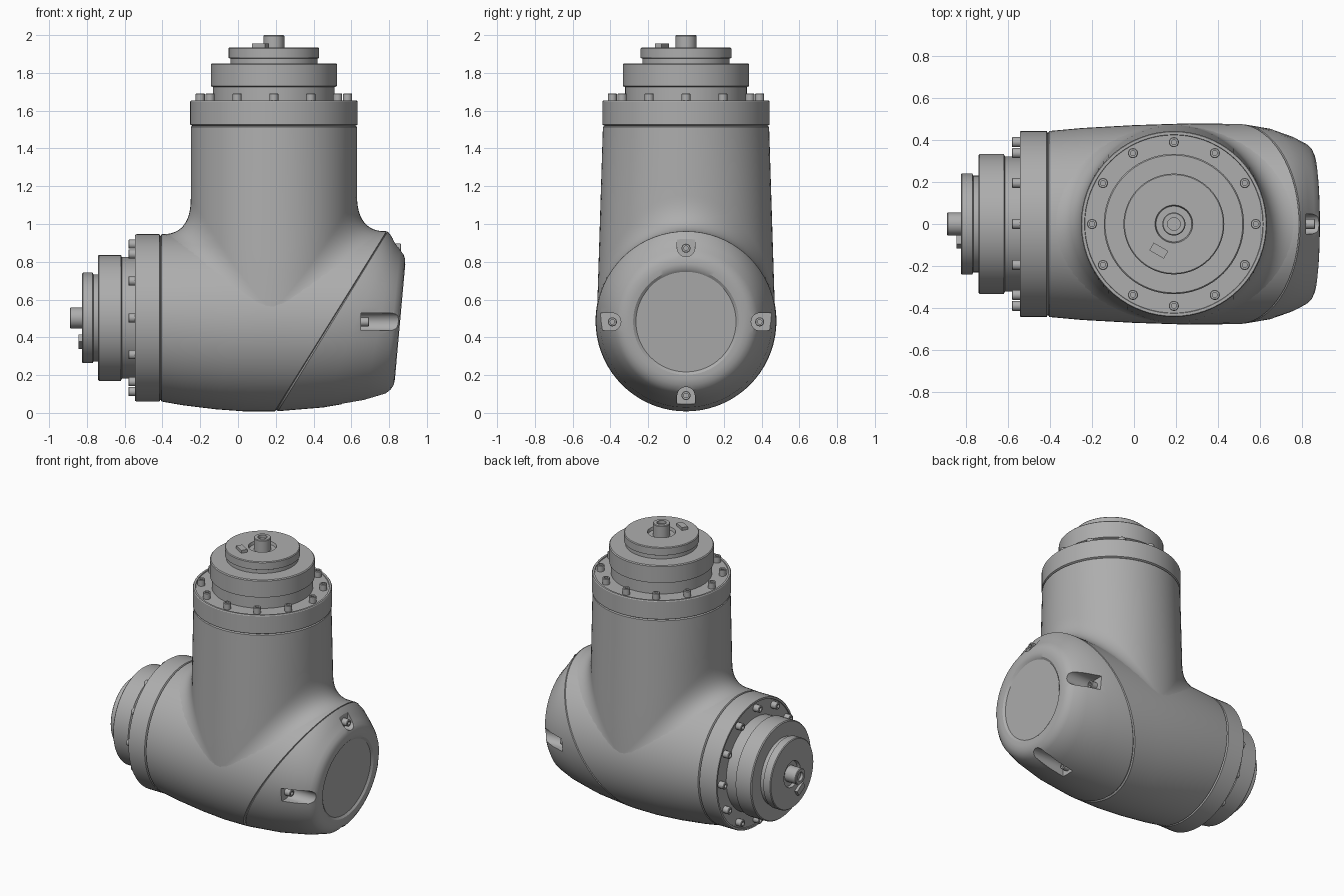
import bpy, bmesh
from math import sin, cos, pi, radians
from mathutils import Matrix, Vector
from mathutils.bvhtree import BVHTree

cube = bpy.data.objects.get("Cube")
if cube:
    bpy.data.objects.remove(cube)

grey = bpy.data.materials.new("satin_grey")
grey.use_nodes = True
COLOR = (0.42, 0.42, 0.42, 1)
grey.diffuse_color = COLOR
grey.node_tree.nodes["Principled BSDF"].inputs["Base Color"].default_value = COLOR

SEG = 72


def loft(rings):
    """Skin closed rings of points; rings collapsed to a point become poles."""
    bm = bmesh.new()
    rows = [[bm.verts.new(p) for p in ring] for ring in rings]
    n = len(rows[0])
    for a, b in zip(rows, rows[1:]):
        for i in range(n):
            j = (i + 1) % n
            bm.faces.new((a[i], a[j], b[j], b[i]))
    bmesh.ops.remove_doubles(bm, verts=bm.verts, dist=1e-5)
    bmesh.ops.recalc_face_normals(bm, faces=bm.faces)
    return bm


def finish(bm, name, matrix=Matrix(), angle=30):
    bm.transform(matrix)
    bmesh.ops.recalc_face_normals(bm, faces=bm.faces)
    mesh = bpy.data.meshes.new(name)
    bm.to_mesh(mesh)
    bm.free()
    mesh.materials.append(grey)
    ob = bpy.data.objects.new(name, mesh)
    bpy.context.collection.objects.link(ob)
    smooth(ob, angle)
    return ob


def smooth(ob, angle):
    bpy.ops.object.select_all(action='DESELECT')
    ob.select_set(True)
    bpy.context.view_layer.objects.active = ob
    bpy.ops.object.shade_smooth_by_angle(angle=radians(angle))


def lathe(profile, name, matrix, seg=SEG):
    rings = [[(r * cos(2 * pi * i / seg), r * sin(2 * pi * i / seg), z)
              for i in range(seg)] for r, z in profile]
    return finish(loft(rings), name, matrix)


def slanted_ring(xc, zc, r, slope):
    """Ring that is round seen along x, sheared forward with height."""
    pts = []
    for i in range(SEG):
        t = 2 * pi * i / SEG
        pts.append((xc + slope * r * sin(t), r * cos(t), zc + r * sin(t)))
    return pts


def bolt(name, matrix):
    lathe([(.024, -.01), (.024, .04), (.021, .043), (.012, .043),
           (.012, .025), (0, .025)], name, matrix, 18)


# Horizontal housing, ending in the slanted seam
body_rings = [(-.41, .503, .432, 0), (-.404, .503, .443, 0), (-.25, .498, .457, .1),
              (0, .49, .471, .25), (.25, .487, .479, .45),
              (.49, .485, .477, .621), (.495, .485, .469, .621)]
body = loft([slanted_ring(*r) for r in body_rings])
surface = BVHTree.FromBMesh(body)
finish(body, "horizontal_housing")

# Vertical neck, blended into the housing by a fillet along x
AXIS = .19
columns = []
for i in range(SEG):
    t = 2 * pi * i / SEG
    c, s = cos(t), sin(t)
    wall, y = AXIS + .44 * c, .47 * s
    foot_x = wall + .15 * c
    hit = surface.ray_cast(Vector((foot_x, y, 3)), Vector((0, 0, -1)))[0]
    z = hit.z if hit else .58
    p0 = Vector((wall, y, z + .19 * abs(c)))
    p1 = Vector((wall, y, z))
    p2 = Vector((foot_x, y, z - .001))
    col = [Vector((AXIS + .432 * c, .432 * s, 1.52)), Vector((wall, .44 * s, 1.514))]
    col += [col[1].lerp(p0, k / 4) for k in range(1, 4)]
    for k in range(13):
        u = k / 12
        col.append(p0 * (1 - u) ** 2 + p1 * 2 * u * (1 - u) + p2 * u * u)
    columns.append(col)
finish(loft(list(zip(*columns))), "vertical_neck", angle=40)

# End cap with a shallow round recess
cap_rings = [(.495, .485, 0, .621), (.495, .485, .469, .621), (.502, .485, .476, .61),
             (.63, .485, .456, .39), (.75, .483, .417, .2), (.82, .482, .382, .1),
             (.842, .482, .36, .095), (.854, .482, .335, .09), (.858, .482, .305, .09),
             (.856, .482, .28, .09), (.845, .482, .265, .09), (.845, .482, 0, .09)]
cap = finish(loft([slanted_ring(*r) for r in cap_rings]), "end_cap")

# Screw pockets: U-shaped slots running along x, cut into the cap
pockets = bmesh.new()
POCKETS = [(0, .65), (90, .82), (180, .65), (270, .55)]
for angle, floor in POCKETS:
    outline = [(.6, .047), (.6, -.047)]
    outline += [(.392 - .047 * sin(pi * k / 12), -.047 * cos(pi * k / 12))
                for k in range(13)]
    place = Matrix.Translation((0, 0, .482)) @ Matrix.Rotation(radians(angle), 4, 'X')
    lo = [pockets.verts.new(place @ Vector((floor, r, w))) for r, w in outline]
    hi = [pockets.verts.new(place @ Vector((1.1, r, w))) for r, w in outline]
    pockets.faces.new(lo)
    pockets.faces.new(hi)
    for i in range(len(lo)):
        j = (i + 1) % len(lo)
        pockets.faces.new((lo[i], lo[j], hi[j], hi[i]))
cutter = finish(pockets, "pocket_cutter")
cutter.hide_render = True
mod = cap.modifiers.new("pockets", 'BOOLEAN')
mod.operation = 'DIFFERENCE'
mod.solver = 'EXACT'
mod.object = cutter
bpy.context.view_layer.objects.active = cap
# the smoothing modifier, when present, is re-created after the cut
bpy.ops.object.modifier_move_to_index(modifier=mod.name, index=0)
bpy.ops.object.modifier_apply(modifier=mod.name)
bpy.data.objects.remove(cutter)
smooth(cap, 30)

# Cap screws sitting on the pocket floors
for angle, floor in POCKETS:
    spot = Matrix.Rotation(radians(angle), 4, 'X') @ Vector((floor, .39, 0))
    bolt("cap_screw", Matrix.Translation(spot + Vector((0, 0, .482)))
         @ Matrix.Rotation(pi / 2, 4, 'Y'))


# Output drive: flange, stepped discs, shaft, bolts and a small key plate
def drive(prefix, m):
    lathe([(.432, 0), (.443, .006), (.443, .128), (.439, .134), (.426, .134),
           (.424, .128), (.3, .128)], prefix + "_flange", m)
    lathe([(.322, .12), (.322, .205), (.334, .21), (.334, .325), (.328, .331),
           (.22, .331)], prefix + "_gear_housing", m)
    lathe([(.23, .325), (.23, .355), (.24, .36), (.24, .41), (.235, .415), (.09, .415),
           (.085, .395), (.05, .395)], prefix + "_output_disc", m)
    lathe([(.055, .39), (.055, .476), (.051, .48), (.03, .48), (.03, .46), (0, .46)],
          prefix + "_shaft", m, 32)
    for k in range(12):
        t = k * pi / 6
        bolt(prefix + "_bolt", m @ Matrix.Translation((.39 * cos(t), .39 * sin(t), .128)))
    plate = bmesh.new()
    bmesh.ops.create_cube(plate, size=1)
    finish(plate, prefix + "_key_plate", m @ Matrix.Translation((-.072, -.127, .42))
           @ Matrix.Rotation(radians(-30), 4, 'Z') @ Matrix.Diagonal((.08, .042, .03, 1)))


drive("top", Matrix.Translation((AXIS, 0, 1.52)))
# the side drive mirrors the top one: local x, y, z run along y, z, -x
drive("side", Matrix(((0, 0, -1, -.41), (1, 0, 0, 0), (0, 1, 0, .503), (0, 0, 0, 1))))
